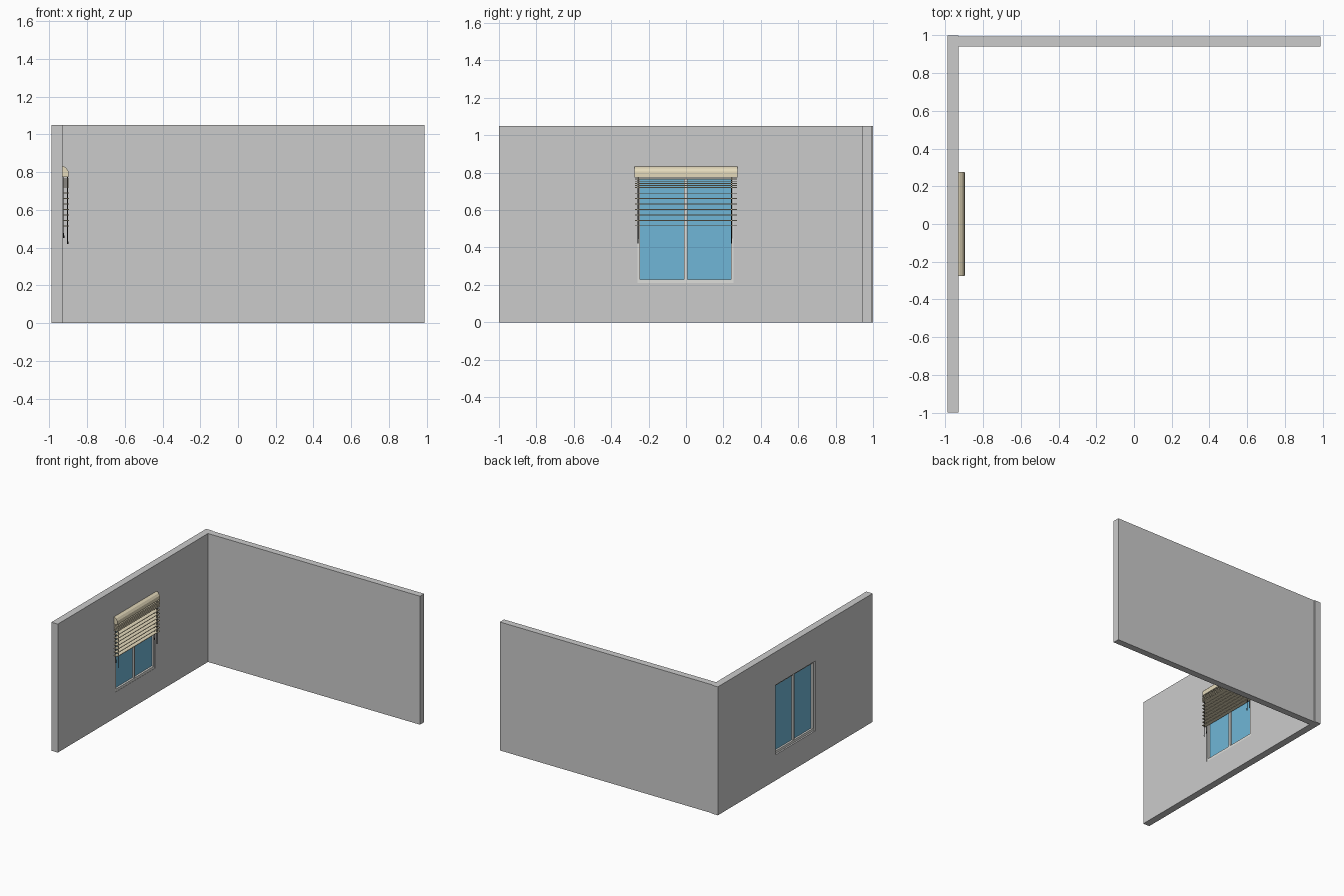
import bpy, bmesh

if "Cube" in bpy.data.objects:
    bpy.data.objects.remove(bpy.data.objects["Cube"])


def material(name, rgb):
    m = bpy.data.materials.new(name)
    m.diffuse_color = (*rgb, 1)
    m.use_nodes = True
    m.node_tree.nodes["Principled BSDF"].inputs["Base Color"].default_value = m.diffuse_color
    return m


cream = material("cream", (0.78, 0.70, 0.50))
glass = material("glass_blue", (0.16, 0.47, 0.68))
white = material("frame_white", (0.74, 0.74, 0.71))
black = material("cord_black", (0.015, 0.015, 0.015))


def finish(name, bm, mat=None):
    bmesh.ops.recalc_face_normals(bm, faces=bm.faces)
    me = bpy.data.meshes.new(name)
    bm.to_mesh(me)
    bm.free()
    ob = bpy.data.objects.new(name, me)
    bpy.context.collection.objects.link(ob)
    if mat:
        me.materials.append(mat)
    return ob


def box(name, x, y, z, mat=None):
    bm = bmesh.new()
    bmesh.ops.create_cube(bm, size=1)
    for v in bm.verts:
        v.co = [(a + b) / 2 + c * (b - a) for (a, b), c in zip((x, y, z), v.co)]
    return finish(name, bm, mat)


def ring(name, x, outer, inner, mat=None):
    """Slab lying in YZ with a rectangular hole; rectangles are y0, y1, z0, z1."""
    bm = bmesh.new()
    loops = []
    for xx, (y0, y1, z0, z1) in ((x[0], outer), (x[1], outer), (x[1], inner), (x[0], inner)):
        loops.append([bm.verts.new((xx, y, z)) for y, z in
                      ((y0, z0), (y1, z0), (y1, z1), (y0, z1))])
    for i in range(4):
        a, b = loops[i], loops[(i + 1) % 4]
        for j in range(4):
            k = (j + 1) % 4
            bm.faces.new((a[j], a[k], b[k], b[j]))
    return finish(name, bm, mat)


def extrude_y(name, profile, y0, y1, mat):
    """Extrude an XZ profile along Y."""
    bm = bmesh.new()
    face = bm.faces.new([bm.verts.new((x, y0, z)) for x, z in profile])
    new = bmesh.ops.extrude_face_region(bm, geom=[face])["geom"]
    bmesh.ops.translate(bm, vec=(0, y1 - y0, 0),
                        verts=[g for g in new if isinstance(g, bmesh.types.BMVert)])
    return finish(name, bm, mat)


def cord(name, x, y, z0, z1, r=0.0022):
    bm = bmesh.new()
    bmesh.ops.create_cone(bm, cap_ends=True, segments=8, radius1=r, radius2=r, depth=z1 - z0)
    # small pull at the bottom end
    pull = bmesh.ops.create_cone(bm, cap_ends=True, segments=8, radius1=r * 1.7,
                                 radius2=r, depth=0.03)["verts"]
    bmesh.ops.translate(bm, vec=(0, 0, -(z1 - z0) / 2 + 0.015), verts=pull)
    bmesh.ops.translate(bm, vec=(x, y, (z0 + z1) / 2), verts=bm.verts)
    return finish(name, bm, black)


# Walls
opening = (-0.26, 0.255, 0.21, 0.78)
ring("window_wall", (-0.988, -0.93), (-1, 1, 0, 1.05), opening)
box("back_wall", (-0.93, 0.988), (0.94, 0.994), (0, 1.05))

# Window frame, centre post and panes
ring("window_frame", (-0.975, -0.932), opening, (-0.245, 0.24, 0.23, 0.765), white)
box("window_post", (-0.972, -0.935), (-0.011, 0.007), (0.23, 0.765), white)
for side, y in (("left", (-0.245, -0.011)), ("right", (0.007, 0.24))):
    box("pane_" + side, (-0.96, -0.948), y, (0.23, 0.765), glass)

# Blind headrail with sloping top
extrude_y("blind_headrail",
          [(-0.93, 0.775), (-0.899, 0.775), (-0.899, 0.805), (-0.91, 0.822), (-0.925, 0.832), (-0.93, 0.832)],
          -0.275, 0.275, cream)

# Slats: tightly gathered at the top, spread out below
heights = [0.765 - 0.011 * i for i in range(5)] + [0.69 - 0.029 * i for i in range(7)]
for i, z in enumerate(heights):
    box(f"slat_{i + 1}", (-0.929, -0.897), (-0.273, 0.273), (z - 0.0025, z + 0.0025), cream)

# Cords at both ends
for side, y in (("left", -0.257), ("right", 0.243)):
    cord("rear_cord_" + side, -0.924, y, 0.45, 0.78)
    cord("front_cord_" + side, -0.903, y, 0.42, 0.78)
